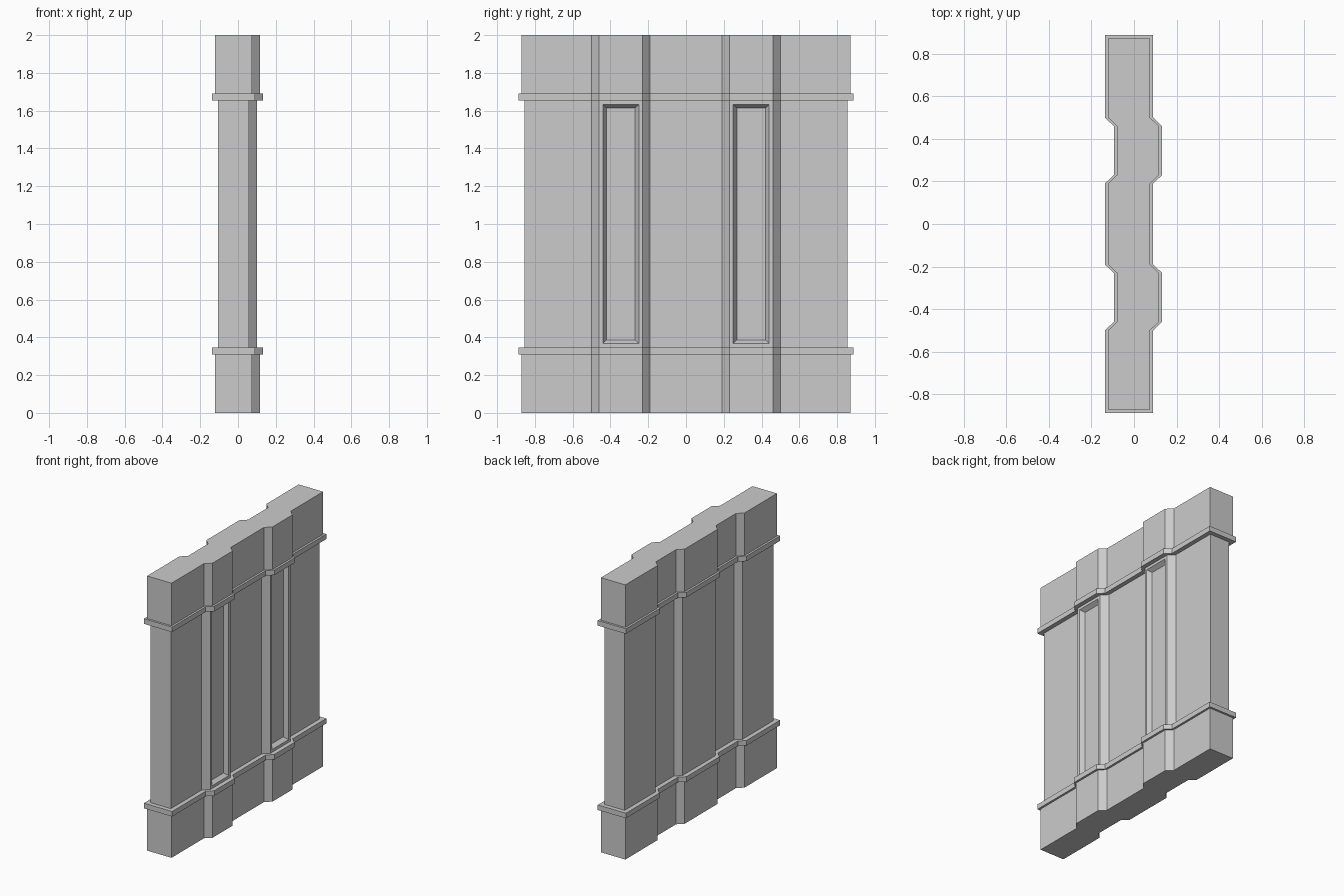
import bpy, bmesh

if "Cube" in bpy.data.objects:
    bpy.data.objects.remove(bpy.data.objects["Cube"])

# Plan of the wall: x shift of both faces along y (two stepped-forward bays)
STEP = 0.042
HALF_WAVE = [(0.19, 0), (0.23, STEP), (0.46, STEP), (0.50, 0)]
BACK, FRONT, END = -0.122, 0.075, 0.872


def plan(grow):
    """Closed outline of the wall, each face moved outward by grow."""
    end = END + grow
    wave = [(y, s) for y, s in HALF_WAVE] + [(end, 0)]
    wave = [(-y, s) for y, s in reversed(wave)] + wave
    right = [(FRONT + grow + s, y) for y, s in wave]
    left = [(BACK - grow + s, y) for y, s in reversed(wave)]
    return right + left


def wall_band(name, z0, z1, grow, panels=False):
    bm = bmesh.new()
    face = bm.faces.new([bm.verts.new((x, y, z0)) for x, y in plan(grow)])
    ext = bmesh.ops.extrude_face_region(bm, geom=[face], use_keep_orig=True)
    top = [v for v in ext["geom"] if isinstance(v, bmesh.types.BMVert)]
    bmesh.ops.translate(bm, verts=top, vec=(0, 0, z1 - z0))
    bmesh.ops.recalc_face_normals(bm, faces=bm.faces)
    if panels:
        # sunken panels with bevelled sides on the two projecting bays
        bays = [f for f in bm.faces if f.normal.x > 0.99
                and f.calc_center_median().x > FRONT + grow + STEP / 2]
        bmesh.ops.inset_individual(bm, faces=bays, thickness=0.028)
        bmesh.ops.inset_individual(bm, faces=bays, thickness=0.027, depth=-0.03)
    mesh = bpy.data.meshes.new(name)
    bm.to_mesh(mesh)
    bm.free()
    obj = bpy.data.objects.new(name, mesh)
    bpy.context.collection.objects.link(obj)
    return obj


# Plinth, trims, panelled middle and top band
wall_band("base_band", 0.0, 0.31, 0)
wall_band("lower_trim", 0.31, 0.347, 0.015)
wall_band("panelled_wall", 0.347, 1.653, -0.017, panels=True)
wall_band("upper_trim", 1.653, 1.69, 0.015)
wall_band("top_band", 1.69, 2.0, 0)
